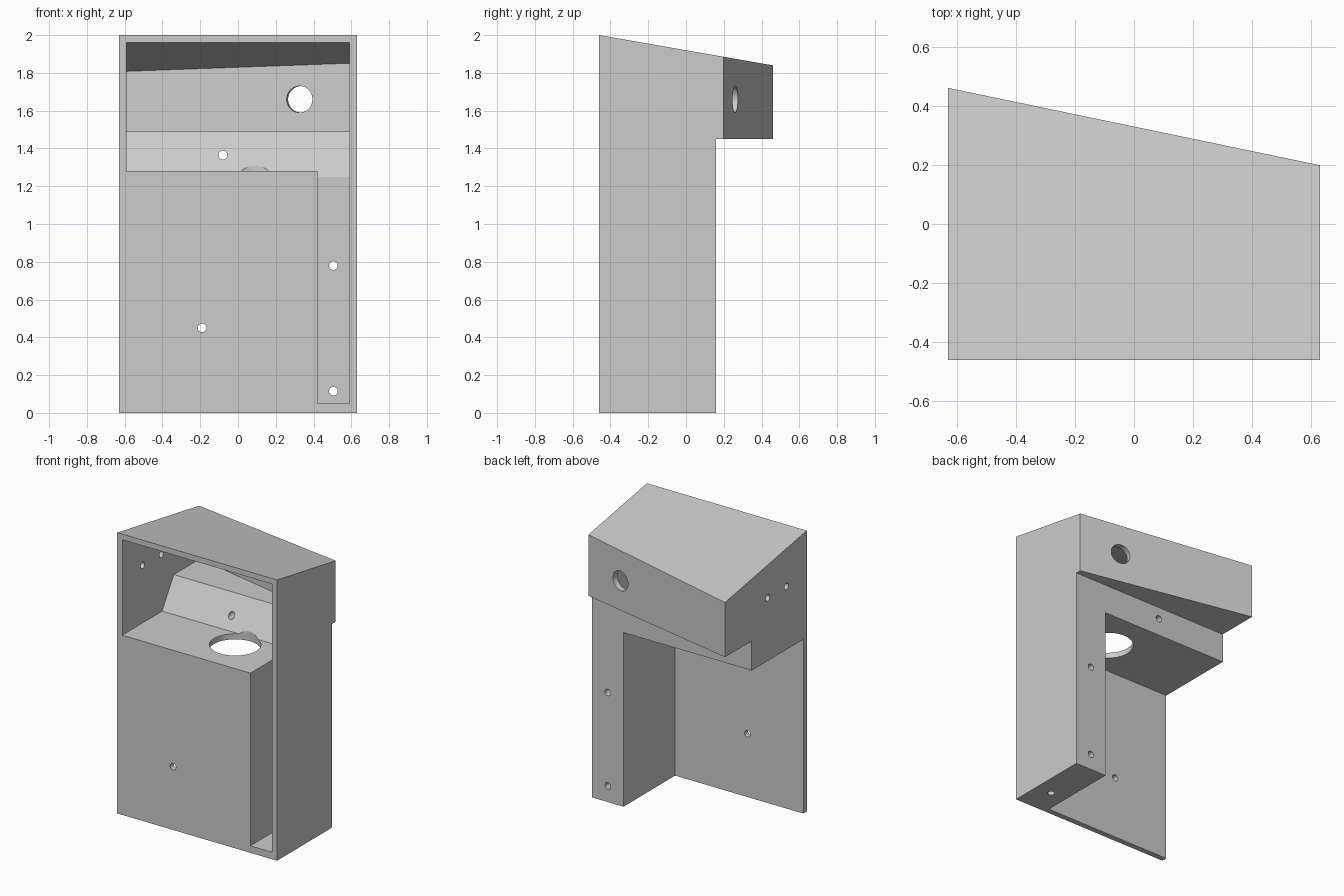
import bpy, bmesh
from mathutils import Vector

cube = bpy.data.objects.get("Cube")
if cube:
    bpy.data.objects.remove(cube, do_unlink=True)

HALF_W, FRONT, WALL = 0.63, -0.46, 0.04
INNER = HALF_W - WALL
OUT = -0.7                      # cutters start in front of the body

grey = bpy.data.materials.new("matte_grey")
grey.use_nodes = True
colour = (0.6, 0.6, 0.6, 1)
grey.diffuse_color = colour
grey.node_tree.nodes["Principled BSDF"].inputs["Base Color"].default_value = colour


def back_y(x):
    return 0.33 - 0.208 * x


def roof_z(y):
    return 2 - 0.174 * (y - FRONT)


def slope_y(z):
    return -0.03 + 0.625 * (z - 1.25)


def prism(name, ring_a, ring_b):
    """Solid between two matching outlines."""
    bm = bmesh.new()
    a = [bm.verts.new(p) for p in ring_a]
    b = [bm.verts.new(p) for p in ring_b]
    bm.faces.new(a)
    bm.faces.new(b[::-1])
    n = len(a)
    for i in range(n):
        j = (i + 1) % n
        bm.faces.new((a[i], b[i], b[j], a[j]))
    bmesh.ops.recalc_face_normals(bm, faces=bm.faces)
    mesh = bpy.data.meshes.new(name)
    bm.to_mesh(mesh)
    bm.free()
    mesh.materials.append(grey)
    ob = bpy.data.objects.new(name, mesh)
    bpy.context.collection.objects.link(ob)
    return ob


def roofed(name, w, y0, inset, z0, drop):
    """Block with a skewed back wall and a sloping roof."""
    plan = [(-w, y0), (w, y0), (w, back_y(w) - inset), (-w, back_y(-w) - inset)]
    return prism(name, [(x, y, z0) for x, y in plan],
                 [(x, y, roof_z(y) - drop) for x, y in plan])


def side_profile(name, x0, x1, pts):
    return prism(name, [(x0, y, z) for y, z in pts], [(x1, y, z) for y, z in pts])


def box(name, x0, x1, y0, y1, z0, z1):
    return side_profile(name, x0, x1, [(y0, z0), (y1, z0), (y1, z1), (y0, z1)])


def drill(name, centre, axis, radius, length):
    bpy.ops.mesh.primitive_cylinder_add(vertices=48, radius=radius, depth=length, location=centre)
    ob = bpy.context.object
    ob.name = name
    ob.rotation_euler = Vector(axis).to_track_quat("Z", "Y").to_euler()
    ob.data.materials.append(grey)
    return ob


# Outer shell
housing = roofed("housing", HALF_W, FRONT, 0, 0, 0)

# Step under the hood, open rear bay, and front compartments
trough_top = [(slope_y(1.49), 1.49), (slope_y(1.49), 1.55), (OUT, 1.55)]
cutters = [
    box("rear_step", -1, 1, 0.16, 1, -0.5, 1.45),
    box("rear_bay", -1, 0.38, FRONT + WALL, 1, -0.5, 1.24),
    roofed("hood_cavity", INNER, OUT, 0.041, 1.49, WALL),
    side_profile("shelf_trough", -INNER, INNER,
                 [(OUT, 1.28), (slope_y(1.28), 1.28)] + trough_top),
    side_profile("column_pocket", 0.42, INNER,
                 [(OUT, 0.05), (slope_y(1.25), 0.05), (slope_y(1.25), 1.25)] + trough_top),
]

# Large openings in the shelf and the skewed back wall
cutters += [
    drill("shelf_opening", (0.09, -0.16, 1.3), (0, 0, 1), 0.167, 0.3),
    drill("back_opening", (0.33, back_y(0.33) - 0.02, 1.66), (0.208, 1, 0), 0.07, 0.2),
]

# Screw holes: front panel, slope, column, left-hand wall, column floor
X, Y, Z = (1, 0, 0), (0, 1, 0), (0, 0, 1)
for centre, axis, length in [
        ((-0.19, -0.44, 0.45), Y, 0.2), ((-0.08, 0.1, 1.365), Y, 0.4),
        ((0.505, 0.06, 0.115), Y, 0.4), ((0.505, 0.06, 0.78), Y, 0.4),
        ((-0.61, -0.02, 1.69), X, 0.2), ((-0.61, -0.23, 1.69), X, 0.2),
        ((0.505, -0.25, 0.02), Z, 0.2)]:
    cutters.append(drill("screw_hole", centre, axis, 0.023, length))

bpy.ops.object.select_all(action="DESELECT")
bpy.context.view_layer.objects.active = housing
housing.select_set(True)
for cutter in cutters:
    cutter.hide_render = True
    mod = housing.modifiers.new(cutter.name, "BOOLEAN")
    mod.operation, mod.solver, mod.object = "DIFFERENCE", "EXACT", cutter
    bpy.ops.object.modifier_apply(modifier=mod.name)
    bpy.data.objects.remove(cutter, do_unlink=True)

bpy.ops.object.shade_smooth_by_angle()
